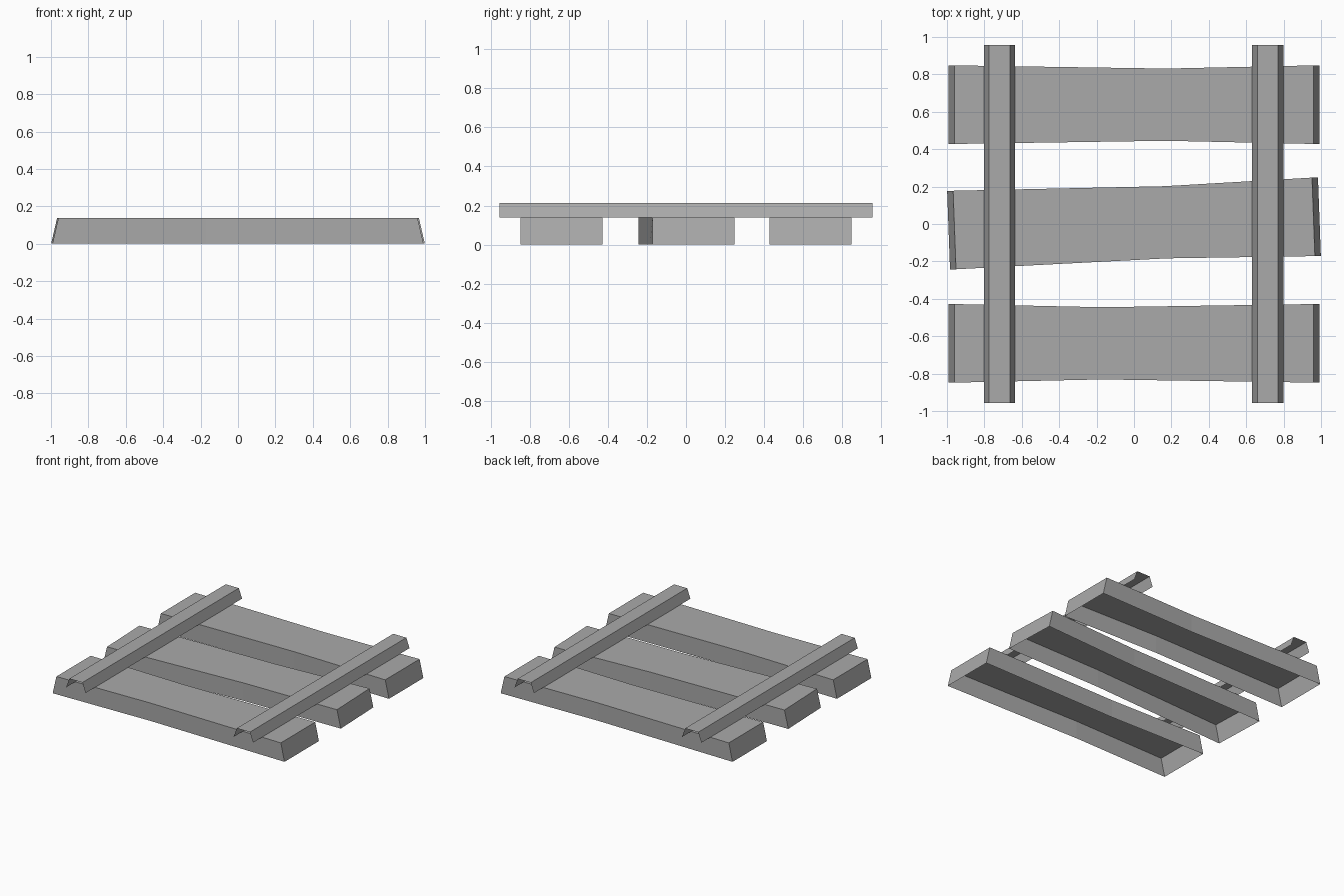
import bpy
import bmesh
import math

cube = bpy.data.objects.get("Cube")
if cube:
    bpy.data.objects.remove(cube, do_unlink=True)

# One worn grey for all timber
GREY = (0.4, 0.4, 0.4, 1.0)
grey = bpy.data.materials.new("weathered grey")
grey.use_nodes = True
grey.diffuse_color = GREY
grey.node_tree.nodes["Principled BSDF"].inputs["Base Color"].default_value = GREY

PLANK_TOP = 0.138
RAIL_TOP = 0.212


def channel(name, stations, capped, location, angle=0.0):
    """Open-bottomed strip; each station holds four (x, y, z) corners,
    running up one side, over the top and down the other."""
    bm = bmesh.new()
    rings = [[bm.verts.new(p) for p in s] for s in stations]
    for a, b in zip(rings, rings[1:]):
        for i in range(3):
            bm.faces.new((a[i], b[i], b[i + 1], a[i + 1]))
    if capped:
        bm.faces.new(rings[0])
        bm.faces.new(rings[-1][::-1])
    bmesh.ops.recalc_face_normals(bm, faces=bm.faces)
    # Open shells: make sure the deck faces up
    bm.normal_update()
    if sum(f.normal.z * f.calc_area() for f in bm.faces) < 0:
        bmesh.ops.reverse_faces(bm, faces=bm.faces)
    mesh = bpy.data.meshes.new(name)
    bm.to_mesh(mesh)
    bm.free()
    mesh.materials.append(grey)
    obj = bpy.data.objects.new(name, mesh)
    obj.location = location
    obj.rotation_euler.z = angle
    bpy.context.collection.objects.link(obj)


def plank(name, y, waist_x, angle=0.0):
    """Board with sloped ends and a slight waist."""
    def station(x, top_x, half):
        return [(x, -half, 0), (top_x, -half, PLANK_TOP),
                (top_x, half, PLANK_TOP), (x, half, 0)]
    channel(name, [station(-0.992, -0.96, 0.21),
                   station(waist_x, waist_x, 0.193),
                   station(0.992, 0.96, 0.21)], True, (0, y, 0), angle)


def rail(name, x):
    """Crossbar with sloped sides and open ends."""
    def station(y):
        return [(-0.083, y, PLANK_TOP), (-0.056, y, RAIL_TOP),
                (0.056, y, RAIL_TOP), (0.083, y, PLANK_TOP)]
    channel(name, [station(-0.956), station(0.956)], False, (x, 0, 0))


# Three boards, the middle one knocked askew
plank("front_plank", -0.638, -0.17)
plank("middle_plank", 0.003, 0.17, math.radians(2.1))
plank("back_plank", 0.638, 0.17)

# Two crossbars on top
rail("right_rail", -0.718)
rail("left_rail", 0.715)
